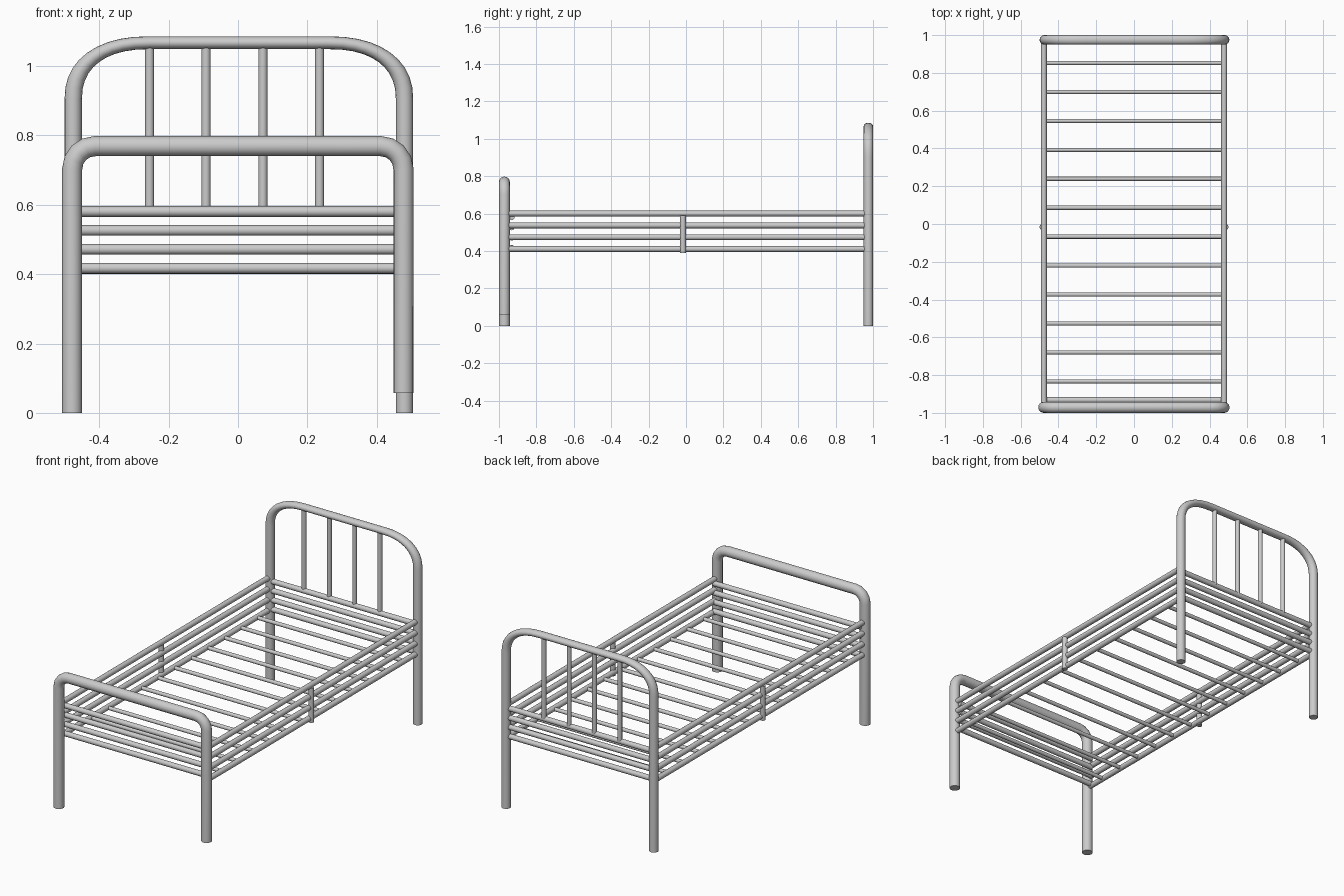
import bpy, bmesh, math
from mathutils import Vector

if "Cube" in bpy.data.objects:
    bpy.data.objects.remove(bpy.data.objects["Cube"])

SIDES = 16


def finish(name, bm):
    bmesh.ops.recalc_face_normals(bm, faces=bm.faces[:])
    me = bpy.data.meshes.new(name)
    bm.to_mesh(me)
    bm.free()
    ob = bpy.data.objects.new(name, me)
    bpy.context.collection.objects.link(ob)
    bpy.ops.object.select_all(action='DESELECT')
    bpy.context.view_layer.objects.active = ob
    ob.select_set(True)
    bpy.ops.object.shade_smooth_by_angle(angle=math.radians(40))
    return ob


def sweep(bm, path, r, side):
    """Capped round tube along a path; side is a vector across the whole path."""
    pts = [Vector(p) for p in path]
    side = Vector(side)
    rings = []
    for i, p in enumerate(pts):
        t = (pts[min(i + 1, len(pts) - 1)] - p).normalized() + (p - pts[max(i - 1, 0)]).normalized()
        n = t.normalized().cross(side)
        angles = [2 * math.pi * k / SIDES for k in range(SIDES)]
        rings.append([bm.verts.new(p + r * (math.cos(a) * n + math.sin(a) * side)) for a in angles])
    for a, b in zip(rings, rings[1:]):
        for k in range(SIDES):
            j = (k + 1) % SIDES
            bm.faces.new((a[k], a[j], b[j], b[k]))
    bm.faces.new(rings[0])
    bm.faces.new(rings[-1])


def rod(name, a, b, r):
    bm = bmesh.new()
    d = Vector(b) - Vector(a)
    sweep(bm, [a, b], r, (0, 1, 0) if abs(d.y) < 0.01 else (1, 0, 0))
    return finish(name, bm)


def hoop(name, y, xl, xr, top, bend, r, power, steps, right_foot=0.0, z_scale=1.0):
    """Upside-down U of bent tube: two legs and a top bar."""
    top /= z_scale
    arc = []
    for i in range(steps + 1):
        a = math.pi / 2 * i / steps
        arc.append((bend * (1 - math.cos(a) ** (2 / power)) if i < steps else bend,
                    top - bend + bend * math.sin(a) ** (2 / power)))
    path = [(xl, y, 0)] + [(xl + u, y, z) for u, z in arc]
    path += [(xr - u, y, z) for u, z in reversed(arc)] + [(xr, y, right_foot)]
    bm = bmesh.new()
    sweep(bm, path, r, (0, 1, 0))
    for v in bm.verts:
        v.co.z *= z_scale
    return finish(name, bm)


# bent end frames (the headboard tube is squashed in height)
hoop("headboard_frame", 0.975, -0.475, 0.48, 1.067, 0.22, 0.025, 2.3, 10, z_scale=0.74)
hoop("footboard_frame", -0.971, -0.478, 0.477, 0.769, 0.066, 0.029, 2.0, 4, right_foot=0.057)

# headboard uprights
for i, x in enumerate((-0.255, -0.092, 0.072, 0.235)):
    rod(f"headboard_bar_{i + 1}", (x, 0.975, 0.58), (x, 0.975, 1.065), 0.013)

# end rails
for i in range(4):
    z = 0.417 + 0.0545 * i
    rod(f"foot_rail_{i + 1}", (-0.475, -0.932, z), (0.475, -0.932, z), 0.0152)
    rod(f"head_rail_{i + 1}", (-0.475, 0.972, z), (0.475, 0.972, z), 0.0152)

# side rails and their middle posts
for s, label in ((-1, "left"), (1, "right")):
    for i in range(4):
        z = 0.411 + 0.063 * i
        rod(f"{label}_side_rail_{i + 1}", (s * 0.477, -0.96, z), (s * 0.477, 0.965, z), 0.0155)
    rod(f"{label}_side_post", (s * 0.485, -0.016, 0.39), (s * 0.485, -0.016, 0.59), 0.0155)

# mattress slats
for i in range(12):
    y = 0.852 - 0.1532 * i
    rod(f"slat_{i + 1}", (-0.475, y, 0.411), (0.475, y, 0.411), 0.011)
